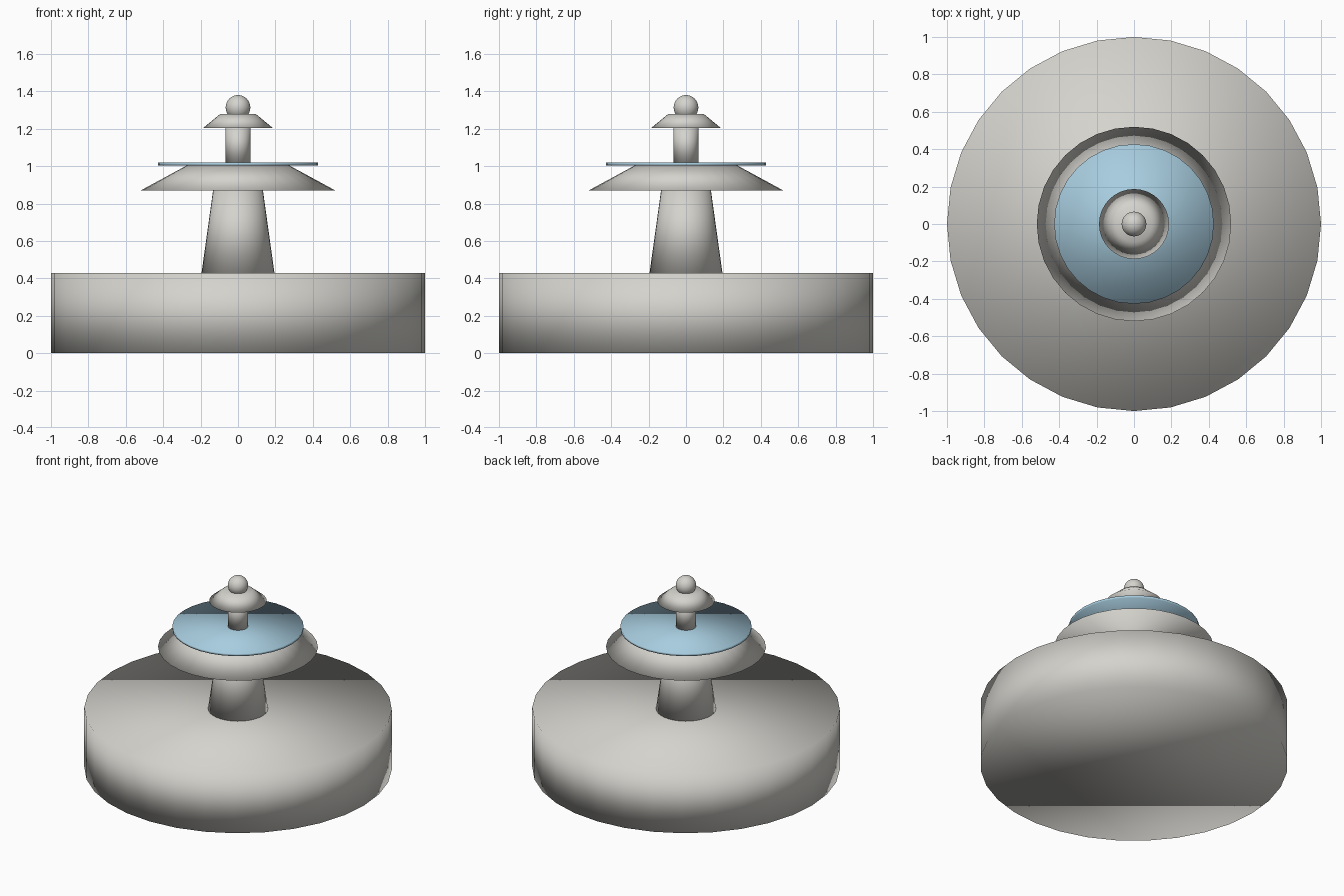
import bpy

cube = bpy.data.objects.get("Cube")
if cube:
    bpy.data.objects.remove(cube, do_unlink=True)


def make_material(name, rgb):
    mat = bpy.data.materials.new(name)
    mat.use_nodes = True
    mat.diffuse_color = (*rgb, 1)
    mat.node_tree.nodes["Principled BSDF"].inputs["Base Color"].default_value = (*rgb, 1)
    return mat


stone = make_material("pale stone", (0.66, 0.65, 0.61))
water = make_material("water blue", (0.39, 0.61, 0.74))


def finish(name, mat):
    obj = bpy.context.object
    obj.name = name
    obj.data.materials.append(mat)
    bpy.ops.object.shade_smooth()
    return obj


def tier(name, bottom_radius, top_radius, bottom, top, mat=stone):
    """Round, capped part standing between two heights."""
    bpy.ops.mesh.primitive_cone_add(
        vertices=32, radius1=bottom_radius, radius2=top_radius,
        depth=top - bottom, location=(0, 0, (bottom + top) / 2))
    return finish(name, mat)


# Wide basin and tapered pedestal
tier("basin", 1.0, 1.0, 0, 0.428)
tier("pedestal", 0.195, 0.132, 0.428, 0.88)

# Flared middle tier with its disc of water
tier("middle_tier", 0.52, 0.275, 0.87, 1.003)
tier("water_disc", 0.427, 0.427, 1.003, 1.02, water)

# Upper column, small cap and ball
tier("upper_column", 0.066, 0.066, 1.02, 1.21)
tier("upper_tier", 0.187, 0.096, 1.203, 1.278)
bpy.ops.mesh.primitive_uv_sphere_add(
    segments=32, ring_count=16, radius=0.066, location=(0, 0, 1.314))
finish("finial_ball", stone)
